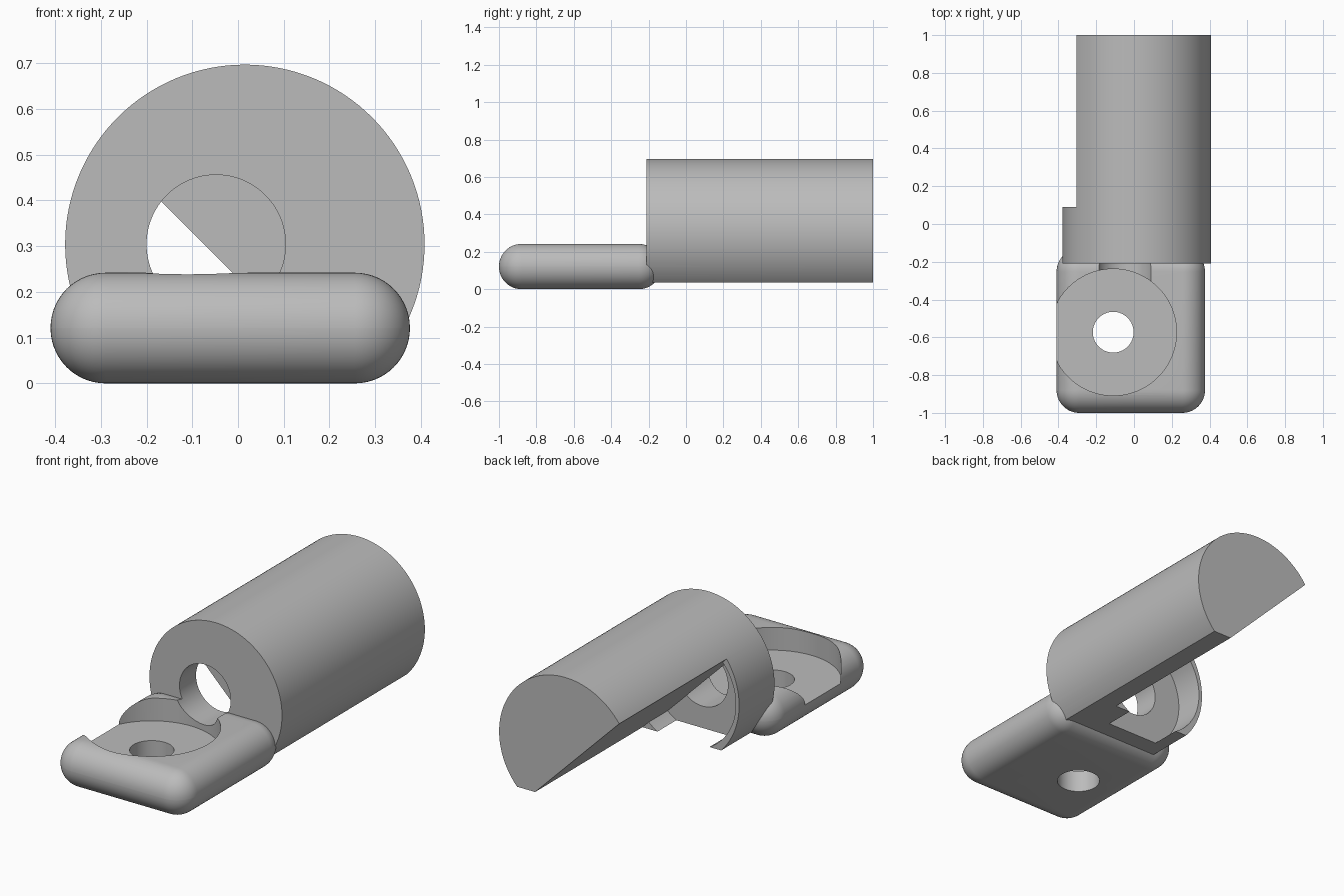
import bpy
import bmesh
from math import cos, sin, pi, radians, acos, sqrt
from mathutils import Vector

if "Cube" in bpy.data.objects:
    bpy.data.objects.remove(bpy.data.objects["Cube"], do_unlink=True)

grey = bpy.data.materials.new("plain grey")
grey.use_nodes = True
grey.diffuse_color = (0.5, 0.5, 0.5, 1)
grey.node_tree.nodes["Principled BSDF"].inputs["Base Color"].default_value = (0.5, 0.5, 0.5, 1)


def arc(cx, cy, r, start=0.0, end=2 * pi, n=96):
    """Points on a circle or part of one."""
    full = end - start > 2 * pi - 0.001
    steps = n if full else n - 1
    return [(cx + r * cos(start + (end - start) * i / steps),
             cy + r * sin(start + (end - start) * i / steps)) for i in range(n)]


def prism(name, points, axis, low, high):
    """Extrude a flat outline along y (outline in x, z) or z (outline in x, y)."""
    bm = bmesh.new()
    place = (lambda a, b: (a, low, b)) if axis == "y" else (lambda a, b: (a, b, low))
    face = bm.faces.new([bm.verts.new(place(a, b)) for a, b in points])
    made = bmesh.ops.extrude_face_region(bm, geom=[face])["geom"]
    shift = Vector((0, high - low, 0)) if axis == "y" else Vector((0, 0, high - low))
    bmesh.ops.translate(bm, vec=shift, verts=[v for v in made if isinstance(v, bmesh.types.BMVert)])
    bmesh.ops.recalc_face_normals(bm, faces=bm.faces)
    mesh = bpy.data.meshes.new(name)
    bm.to_mesh(mesh)
    bm.free()
    mesh.materials.append(grey)
    obj = bpy.data.objects.new(name, mesh)
    bpy.context.collection.objects.link(obj)
    return obj


def apply_modifier(obj, mod):
    with bpy.context.temp_override(object=obj, active_object=obj, selected_objects=[obj]):
        bpy.ops.object.modifier_apply(modifier=mod.name)


def combine(obj, other, operation="DIFFERENCE"):
    mod = obj.modifiers.new("combine", "BOOLEAN")
    mod.operation, mod.solver, mod.object = operation, "EXACT", other
    apply_modifier(obj, mod)
    bpy.data.objects.remove(other, do_unlink=True)


# Main dimensions
barrel_x, barrel_z, barrel_r = 0.015, 0.304, 0.393
hole_x, hole_z, hole_r = -0.048, 0.304, 0.152
recess_r, floor_y, lip_y = 0.31, -0.07, 0.09
slope = 0.23  # the slanted face lies where x + z equals this

# Barrel with a flat underside
bracket = prism("bracket", arc(barrel_x, barrel_z, barrel_r, n=128), "y", -0.21, 1.0)
combine(bracket, prism("underside_cutter", [(-1, -1), (1, -1), (1, 0.035), (-1, 0.035)], "y", -2, 2))

# Slanted cut behind the front collar
wedge = [(slope - 2, 2), (slope + 1, -1), (-3, -1), (-3, 2)]
combine(bracket, prism("slant_cutter", wedge, "y", lip_y, 2))

# Round recess in the back of the collar, below the slanted face
gap = (hole_x + hole_z - slope) / sqrt(2)
half = acos(gap / recess_r)
middle = radians(225)
combine(bracket, prism("collar_recess_cutter",
                       arc(hole_x, hole_z, recess_r, middle - half, middle + half),
                       "y", floor_y, lip_y + 0.1))

# Rounded foot pad
pad = prism("pad", [(-0.41, -1), (0.376, -1), (0.376, -0.132), (-0.41, -0.132)], "z", 0, 0.242)
bevel = pad.modifiers.new("round", "BEVEL")
bevel.width, bevel.segments = 0.1205, 14
apply_modifier(pad, bevel)

# Screw seat and screw hole in the pad
combine(pad, prism("seat_cutter", arc(-0.11, -0.573, 0.335), "z", 0.12, 0.5))
combine(pad, prism("screw_hole_cutter", arc(-0.11, -0.573, 0.108, n=64), "z", -0.5, 0.5))
combine(bracket, pad, "UNION")

# Hole through the collar, running on as a groove in the pad
combine(bracket, prism("collar_hole_cutter", arc(hole_x, hole_z, hole_r), "y", -0.6, floor_y + 0.0005))

# Smooth curved faces, keep edges sharp
for o in bpy.context.selected_objects:
    o.select_set(False)
bracket.select_set(True)
bpy.context.view_layer.objects.active = bracket
bpy.ops.object.shade_smooth_by_angle(angle=radians(30))
